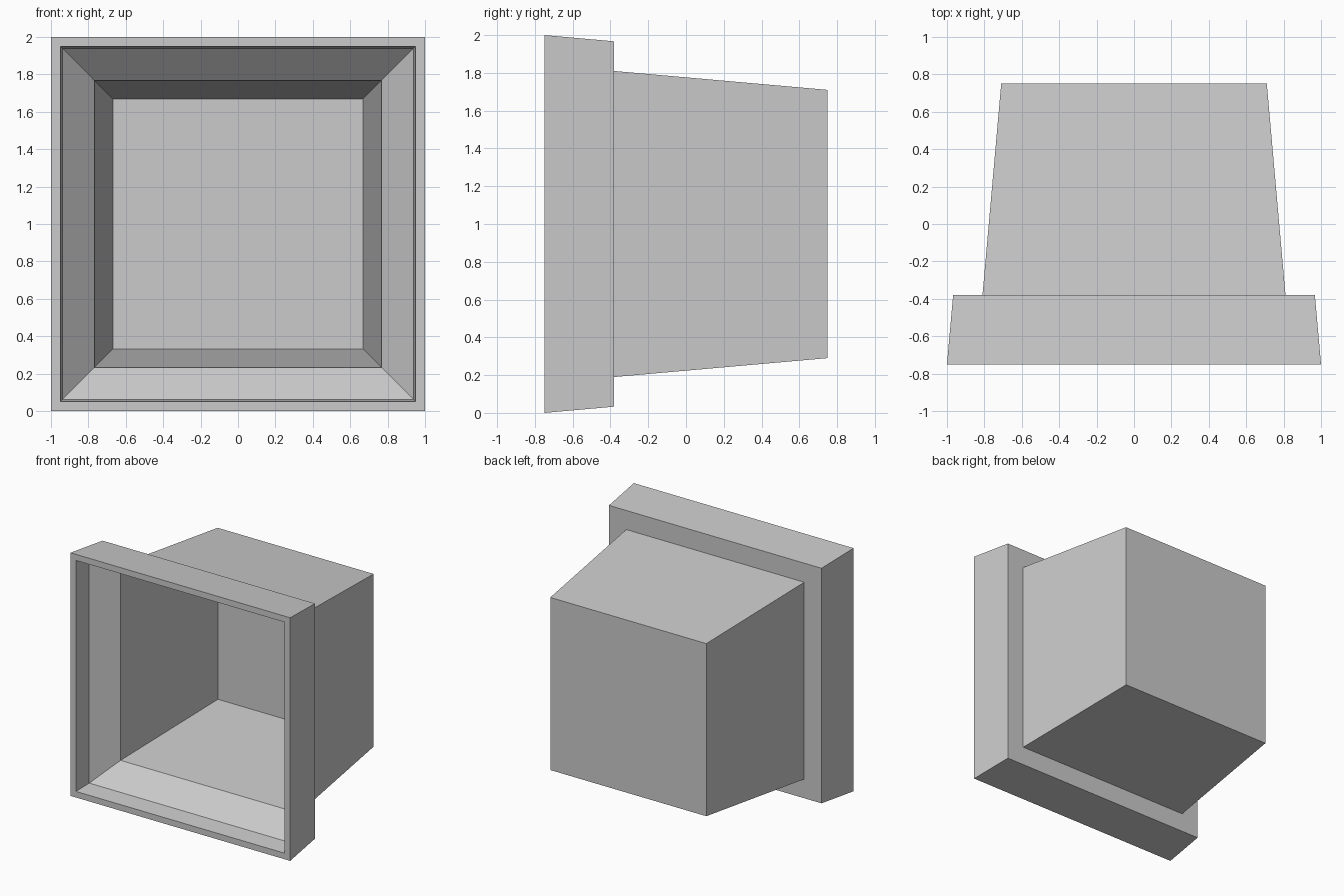
import bpy
import bmesh

if "Cube" in bpy.data.objects:
    bpy.data.objects.remove(bpy.data.objects["Cube"], do_unlink=True)

# Plain grey material
GREY = (0.6, 0.6, 0.6, 1.0)
grey = bpy.data.materials.new("light_grey")
grey.use_nodes = True
grey.diffuse_color = GREY
grey.node_tree.nodes["Principled BSDF"].inputs["Base Color"].default_value = GREY

# Wall section from the outer back, round the rim, to the inner back: (half width, y)
SECTION = [
    (0.71, 0.75), (0.81, -0.38), (0.967, -0.38), (1.0, -0.75),
    (0.95, -0.75), (0.937, -0.596), (0.768, -0.43), (0.668, 0.693),
]


def square_ring(bm, half, y):
    corners = [(-1, -1), (1, -1), (1, 1), (-1, 1)]
    return [bm.verts.new((half * x, y, 1 + half * z)) for x, z in corners]


# Tapered square bin with a stepped rim, skinned over square rings
bm = bmesh.new()
rings = [square_ring(bm, half, y) for half, y in SECTION]
for a, b in zip(rings, rings[1:]):
    for i in range(4):
        j = (i + 1) % 4
        bm.faces.new((a[i], a[j], b[j], b[i]))
bm.faces.new(rings[0])    # outer back
bm.faces.new(rings[-1])   # inner back
bmesh.ops.recalc_face_normals(bm, faces=bm.faces)

mesh = bpy.data.meshes.new("tapered_bin")
bm.to_mesh(mesh)
bm.free()
mesh.materials.append(grey)
bpy.context.collection.objects.link(bpy.data.objects.new("tapered_bin", mesh))
